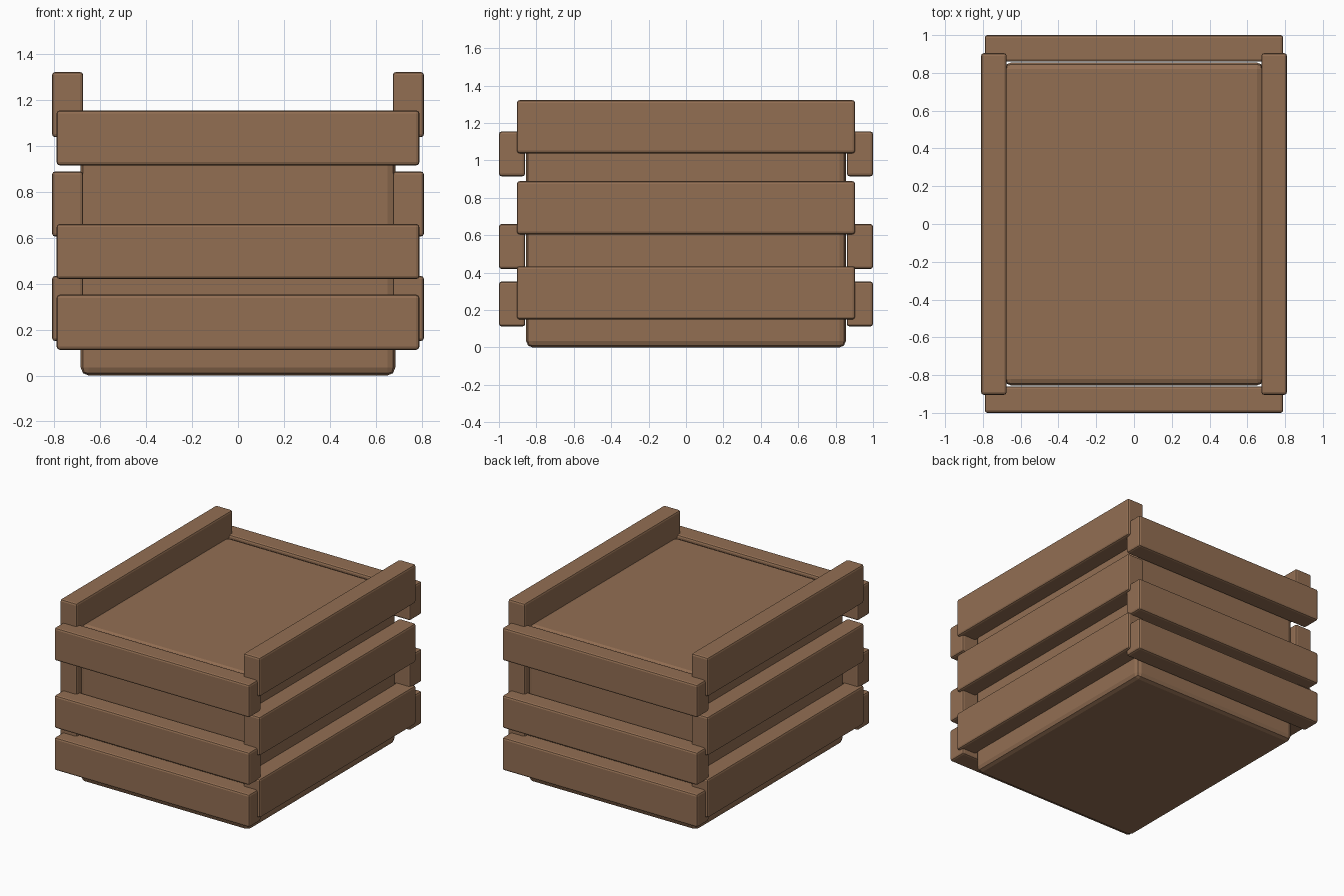
import bpy
import bmesh
from mathutils import Vector

default_cube = bpy.data.objects.get("Cube")
if default_cube:
    bpy.data.objects.remove(default_cube, do_unlink=True)

# Wood colour
wood = bpy.data.materials.new("brown wood")
wood.use_nodes = True
colour = (0.29, 0.158, 0.086, 1)
wood.diffuse_color = colour
shader = next(n for n in wood.node_tree.nodes if n.type == "BSDF_PRINCIPLED")
shader.inputs["Base Color"].default_value = colour
shader.inputs["Roughness"].default_value = 0.8


def board(name, low, high, bevel, segments):
    """Box between two corners with softened edges."""
    low, high = Vector(low), Vector(high)
    bm = bmesh.new()
    bmesh.ops.create_cube(bm, size=1)
    bmesh.ops.scale(bm, vec=high - low, verts=bm.verts)
    mesh = bpy.data.meshes.new(name)
    bm.to_mesh(mesh)
    bm.free()
    mesh.materials.append(wood)
    obj = bpy.data.objects.new(name, mesh)
    obj.location = (low + high) / 2
    bpy.context.collection.objects.link(obj)
    mod = obj.modifiers.new("soft edges", "BEVEL")
    mod.width = bevel
    mod.segments = segments
    return obj


# Solid crate body
board("crate_body", (-0.685, -0.855, 0), (0.685, 0.855, 1.147), 0.035, 2)

# Slats on the left and right
levels = ("lower", "middle", "upper")
for level, z in zip(levels, (0.15, 0.605, 1.038)):
    for side, x in (("left", 0.742), ("right", -0.742)):
        board(f"{level}_{side}_slat", (x - 0.068, -0.904, z),
              (x + 0.068, 0.904, z + 0.284), 0.014, 2)

# Slats on the front and back
for level, z in zip(levels, (0.112, 0.42, 0.915)):
    for side, y in (("front", -0.93), ("back", 0.93)):
        board(f"{level}_{side}_slat", (-0.79, y - 0.07, z),
              (0.79, y + 0.07, z + 0.24), 0.014, 2)
